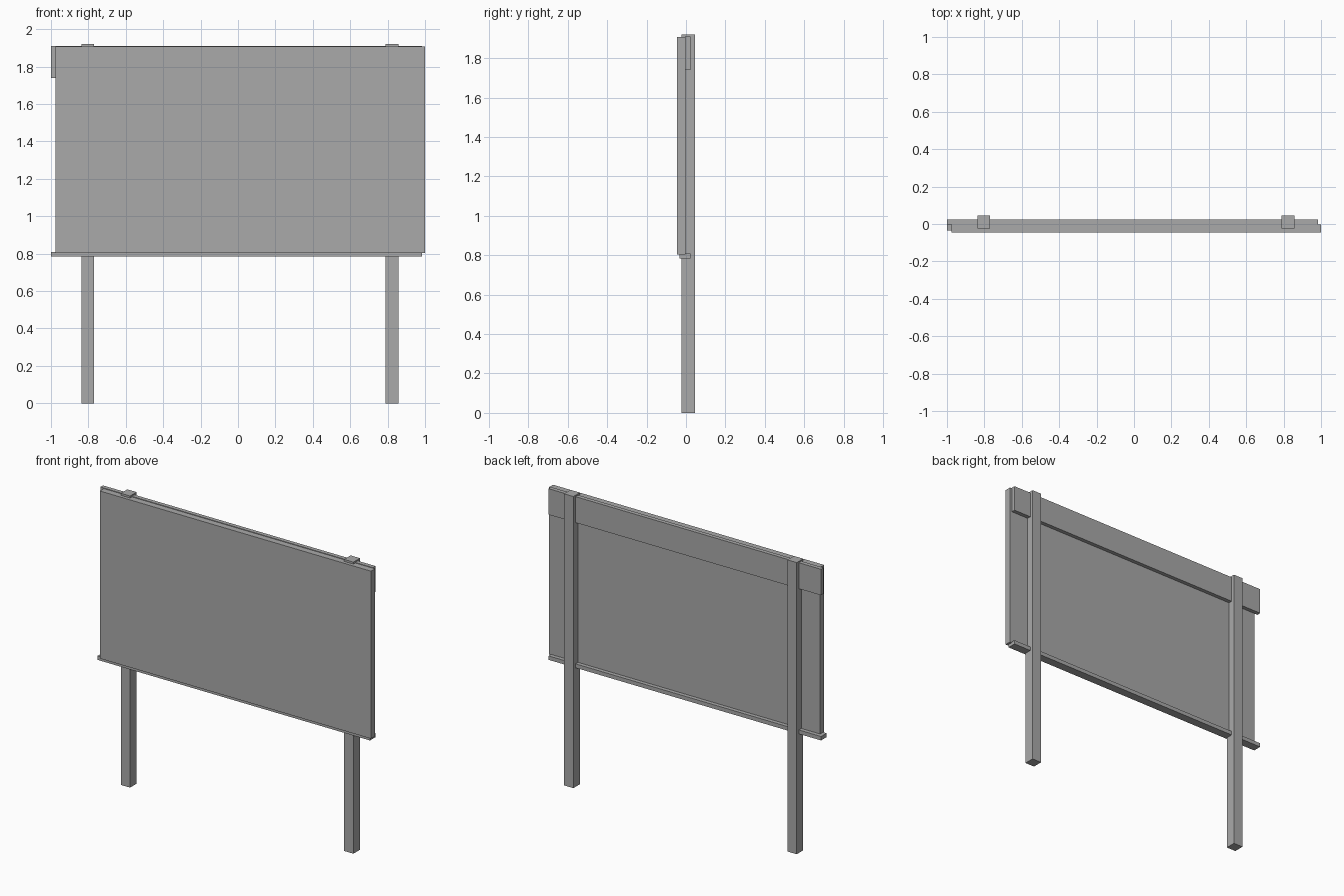
import bpy

cube = bpy.data.objects.get("Cube")
if cube:
    bpy.data.objects.remove(cube, do_unlink=True)

grey = bpy.data.materials.new("plain_grey")
grey.use_nodes = True
colour = (0.4, 0.4, 0.4, 1)
grey.diffuse_color = colour
grey.node_tree.nodes["Principled BSDF"].inputs["Base Color"].default_value = colour


def box(name, x, y, z):
    """Add a box from its (low, high) extents on each axis."""
    spans = (x, y, z)
    bpy.ops.mesh.primitive_cube_add(size=1, location=[(a + b) / 2 for a, b in spans])
    ob = bpy.context.object
    ob.name = ob.data.name = name
    ob.scale = [b - a for a, b in spans]
    bpy.ops.object.transform_apply(location=False, rotation=False, scale=True)
    ob.data.materials.append(grey)
    return ob


# Display board
box("board_panel", (-0.975, 1.0), (-0.045, -0.003), (0.804, 1.907))

# Rails behind and beneath the board
rail_x = (-1.0, 0.985)
box("upper_rail", rail_x, (-0.004, 0.023), (1.74, 1.911))
box("lower_rail", rail_x, (-0.034, 0.023), (0.784, 0.81))

# Support posts
for side, x in (("right", -0.804), ("left", 0.823)):
    box(side + "_post", (x - 0.034, x + 0.034), (-0.023, 0.045), (0, 1.92))
